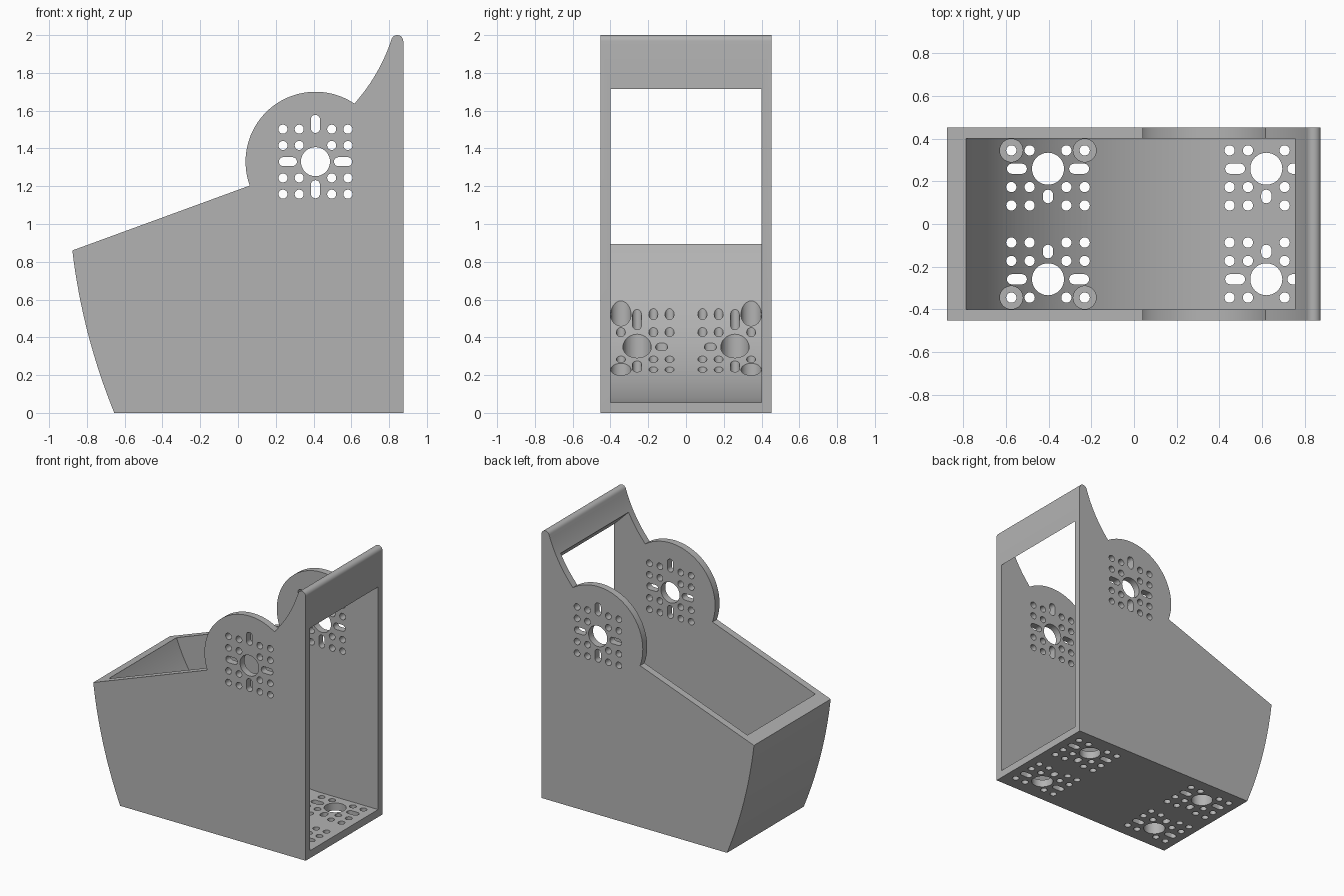
import bpy, bmesh
from math import sin, cos, pi, radians
from mathutils import Vector, Matrix

cube = bpy.data.objects.get("Cube")
if cube:
    bpy.data.objects.remove(cube, do_unlink=True)

grey = bpy.data.materials.new("plain_grey")
grey.use_nodes = True
colour = (0.45, 0.45, 0.45, 1)
grey.diffuse_color = colour
grey.node_tree.nodes["Principled BSDF"].inputs["Base Color"].default_value = colour

PX, PZ = 0.41, 1.33          # pivot of the round side plates
HALF_W, CAVITY_W = 0.452, 0.4


def arc(cx, cz, r, a0, a1, n):
    angles = [radians(a0 + (a1 - a0) * i / n) for i in range(n + 1)]
    return [(cx + r * cos(a), cz + r * sin(a)) for a in angles]


def bow(p, q, sag, n=16):
    """Gently curved line from p to q, bulging to the left of its direction."""
    p, q = Vector(p), Vector(q)
    d = (q - p).normalized()
    c = (p + q) / 2 + Vector((-d.y, d.x)) * sag * 2
    ts = [i / n for i in range(n + 1)]
    return [tuple(p * (1 - t) ** 2 + c * 2 * t * (1 - t) + q * t * t) for t in ts]


def add_prism(bm, outline, lo, hi, to_world):
    """Extrude a flat outline (u, v) between two depths."""
    verts = [bm.verts.new(to_world(u, v, lo)) for u, v in outline]
    face = bm.faces.new(verts)
    top = bmesh.ops.extrude_face_region(bm, geom=[face])["geom"]
    shift = Vector(to_world(0, 0, hi)) - Vector(to_world(0, 0, lo))
    bmesh.ops.translate(bm, verts=[g for g in top if isinstance(g, bmesh.types.BMVert)], vec=shift)


def finish(bm, name):
    bmesh.ops.recalc_face_normals(bm, faces=bm.faces)
    mesh = bpy.data.meshes.new(name)
    bm.to_mesh(mesh)
    bm.free()
    mesh.materials.append(grey)
    ob = bpy.data.objects.new(name, mesh)
    bpy.context.collection.objects.link(ob)
    return ob


def side(u, v, d):
    return (u, d, v)


def flat(u, v, d):
    return (u, v, d)


def slot(cx, cy, r, half_x, half_y):
    """Rounded slot outline, long along x or y."""
    dx, dy = max(half_x - r, 0), max(half_y - r, 0)
    if dx > 0:
        return arc(cx + dx, cy, r, -90, 90, 10) + arc(cx - dx, cy, r, 90, 270, 10)
    return arc(cx, cy + dy, r, 0, 180, 10) + arc(cx, cy - dy, r, 180, 360, 10)


def circle(cx, cy, r, n=24):
    return arc(cx, cy, r, 0, 360, n)[:-1]


# Outer body: side profile extruded across the width
outline = [(0.875, 0), (0.875, 1.968)]
outline += arc(0.843, 1.968, 0.032, 0, 165, 12)[1:]
outline += bow(outline[-1], (0.618, 1.64), 0.02)[1:-1]
outline += arc(PX, PZ, 0.37, 56, 200, 48)
outline += bow((-0.877, 0.86), (-0.655, 0), -0.03)
bm = bmesh.new()
add_prism(bm, outline, -HALF_W, HALF_W, side)
body = finish(bm, "holder_body")

# Inner cavity: curved floor, open top and open back
bm = bmesh.new()
cavity = arc(PX, PZ, 1.274, 180, 270, 64)
cavity += [(1.0, 0.056), (1.0, 1.59), (0.5, 2.09), (-0.864, 2.09)]
add_prism(bm, cavity, -CAVITY_W, CAVITY_W, side)
cavity_cutter = finish(bm, "cavity_cutter")

# Mounting holes
NEAR, FAR, SMALL = 0.086, 0.172, 0.024
bm = bmesh.new()


def hole(shape, lo, hi, frame):
    add_prism(bm, shape, lo, hi, frame)


grid = (-FAR, -NEAR, NEAR, FAR)
side_shapes = [circle(PX, PZ, 0.077, 40)]
side_shapes += [circle(PX + a, PZ + b, SMALL) for a in grid for b in grid]
side_shapes += [slot(PX + s * 0.146, PZ, SMALL, 0.048, 0) for s in (-1, 1)]
side_shapes += [slot(PX, PZ + o, SMALL, 0, 0.048) for o in (0.2, -0.146)]
for shape in side_shapes:
    hole(shape, -0.6, 0.6, side)

for cx in (-0.403, 0.62):
    for s in (-1, 1):
        cy = s * 0.259
        shapes = [circle(cx, cy, 0.075, 40), slot(cx, cy - s * 0.13, SMALL, 0, 0.032)]
        shapes += [slot(cx + t * 0.146, cy, SMALL, 0.047, 0) for t in (-1, 1)]
        shapes += [circle(cx + a, cy + s * b, SMALL) for a in grid for b in (NEAR, -NEAR, -FAR)]
        for shape in shapes:
            hole(shape, -0.2, 0.8, flat)
hole_cutter = finish(bm, "hole_cutter")

# Counterbores in the thick part of the floor
bm = bmesh.new()
for x in (-0.403 - FAR, -0.403 + FAR):
    for s in (-1, 1):
        hole(circle(x, s * 0.345, 0.054, 32), 0.056, 0.8, flat)
bore_cutter = finish(bm, "counterbore_cutter")

# Apply the cuts and drop the cutters
bpy.context.view_layer.objects.active = body
for cutter in (cavity_cutter, hole_cutter, bore_cutter):
    mod = body.modifiers.new(cutter.name, "BOOLEAN")
    mod.operation, mod.solver, mod.object = "DIFFERENCE", "EXACT", cutter
    cutter.hide_render = True
    bpy.ops.object.modifier_apply(modifier=mod.name)
    bpy.data.objects.remove(cutter, do_unlink=True)

bpy.ops.object.select_all(action="DESELECT")
body.select_set(True)
bpy.ops.object.shade_smooth_by_angle(angle=radians(30))
